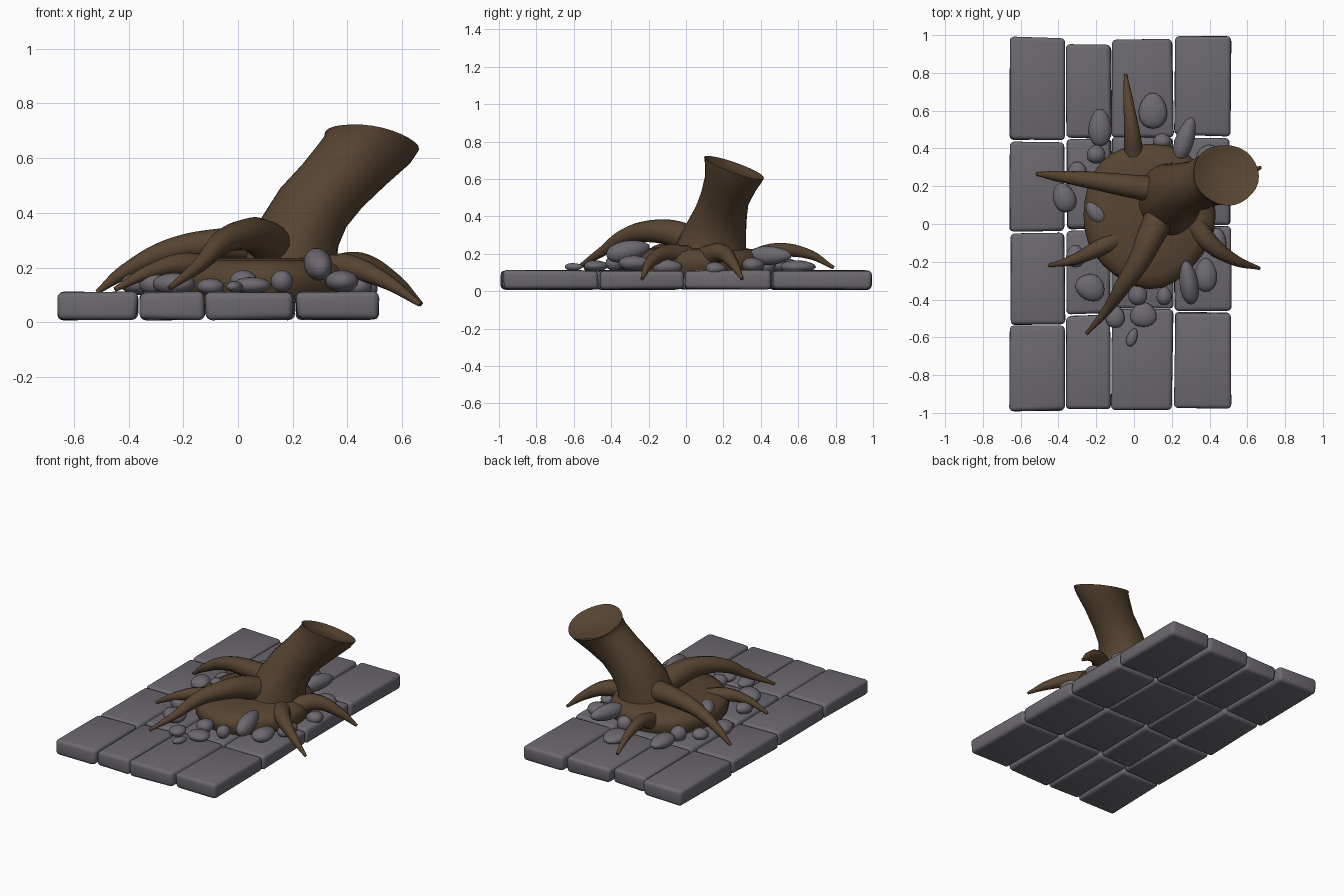
import bpy, bmesh, math, random
from mathutils import Vector, Euler

random.seed(4)
if "Cube" in bpy.data.objects:
    bpy.data.objects.remove(bpy.data.objects["Cube"])


def material(name, rgb):
    m = bpy.data.materials.new(name)
    m.use_nodes = True
    m.diffuse_color = (*rgb, 1)
    m.node_tree.nodes["Principled BSDF"].inputs["Base Color"].default_value = (*rgb, 1)
    return m


STONE = material("grey stone", (0.15, 0.14, 0.16))
BARK = material("brown bark", (0.095, 0.058, 0.03))


def finish(name, bm, mat, angle=50):
    bmesh.ops.recalc_face_normals(bm, faces=bm.faces)
    me = bpy.data.meshes.new(name)
    bm.to_mesh(me)
    bm.free()
    ob = bpy.data.objects.new(name, me)
    bpy.context.collection.objects.link(ob)
    me.materials.append(mat)
    bpy.ops.object.select_all(action='DESELECT')
    bpy.context.view_layer.objects.active = ob
    ob.select_set(True)
    bpy.ops.object.shade_smooth_by_angle(angle=math.radians(angle))
    return ob


def loft(name, rings, mat, sides=24, wobble=0.0):
    """Skin rings of (centre, normal, radius x, radius y), capped at both ends."""
    bm = bmesh.new()
    loops = []
    for centre, normal, rx, ry in rings:
        turn = Vector((0, 0, 1)).rotation_difference(Vector(normal).normalized())
        loop = []
        for i in range(sides):
            a = math.tau * i / sides
            k = 1 + wobble * (math.sin(3 * a) + math.cos(5 * a + 1))
            p = turn @ Vector((rx * k * math.cos(a), ry * k * math.sin(a), 0))
            loop.append(bm.verts.new(p + Vector(centre)))
        loops.append(loop)
    for a, b in zip(loops, loops[1:]):
        for i in range(sides):
            j = (i + 1) % sides
            bm.faces.new((a[i], a[j], b[j], b[i]))
    bm.faces.new(loops[0][::-1])
    bm.faces.new(loops[-1])
    return finish(name, bm, mat)


# Paving slabs: four columns, each with its own joints
def slab(name, x0, x1, y0, y1):
    bm = bmesh.new()
    bmesh.ops.create_cube(bm, size=1)
    for v in bm.verts:
        jx, jy, jz = (random.uniform(-0.007, 0.007) for _ in range(3))
        v.co = ((x0 + x1) / 2 + v.co.x * (x1 - x0 - 0.008) + jx,
                (y0 + y1) / 2 + v.co.y * (y1 - y0 - 0.008) + jy,
                0.06 + v.co.z * 0.1 + jz * 0.5)
    bmesh.ops.bevel(bm, geom=bm.edges[:], offset=0.022, segments=3,
                    profile=0.5, affect='EDGES')
    finish(name, bm, STONE)


columns = [
    (-0.66, -0.365, (-0.99, -0.535, -0.045, 0.44, 0.99)),
    (-0.36, -0.12, (-0.98, -0.48, -0.03, 0.45, 0.95)),
    (-0.12, 0.21, (-0.99, -0.45, -0.01, 0.46, 0.98)),
    (0.21, 0.515, (-0.98, -0.465, -0.01, 0.465, 0.995)),
]
for c, (x0, x1, joints) in enumerate(columns):
    for r, (y0, y1) in enumerate(zip(joints, joints[1:])):
        slab(f"paving_slab_{c}_{r}", x0, x1, y0, y1)

# Raised earth base around the trunk
up = (0, 0, 1)
loft("root_mound", [((0.08, 0.05, z), up, 0.35 * s, 0.385 * s) for z, s in
                    ((0.07, 0.9), (0.12, 0.98), (0.17, 1), (0.205, 0.95),
                     (0.225, 0.82), (0.235, 0.5))], BARK, 32, 0.015)

# Leaning broken trunk with a dished end
end = (0.17, 0.36, 1)
loft("trunk", [
    ((0.19, 0.13, 0.16), up, 0.18, 0.20),
    ((0.195, 0.135, 0.24), (0.1, 0, 1), 0.165, 0.19),
    ((0.225, 0.16, 0.33), (0.35, 0.1, 1), 0.15, 0.165),
    ((0.275, 0.19, 0.42), (0.6, 0.2, 1), 0.14, 0.14),
    ((0.345, 0.21, 0.5), (0.75, 0.25, 1), 0.135, 0.13),
    ((0.42, 0.24, 0.58), (0.6, 0.3, 1), 0.145, 0.14),
    ((0.475, 0.255, 0.635), (0.3, 0.35, 1), 0.165, 0.16),
    ((0.488, 0.26, 0.66), end, 0.175, 0.17),
    ((0.486, 0.256, 0.655), end, 0.155, 0.15),
    ((0.48, 0.25, 0.635), end, 0.12, 0.12),
], BARK, 28, 0.01)


# Tapering roots
def root(name, thick, points):
    cu = bpy.data.curves.new(name, 'CURVE')
    cu.dimensions = '3D'
    cu.bevel_depth, cu.bevel_resolution = 1.0, 4
    cu.resolution_u, cu.use_fill_caps = 8, True
    sp = cu.splines.new('BEZIER')
    sp.bezier_points.add(len(points) - 1)
    for i, (bp, p) in enumerate(zip(sp.bezier_points, points)):
        bp.co = p
        bp.handle_left_type = bp.handle_right_type = 'AUTO'
        t = i / (len(points) - 1)
        bp.radius = thick * (1 - t ** 1.2) + 0.009
    ob = bpy.data.objects.new(name, cu)
    bpy.context.collection.objects.link(ob)
    cu.materials.append(BARK)
    bpy.ops.object.select_all(action='DESELECT')
    bpy.context.view_layer.objects.active = ob
    ob.select_set(True)
    bpy.ops.object.convert(target='MESH')
    bpy.ops.object.shade_smooth_by_angle(angle=math.radians(50))


root("back_root", 0.045, [(0, 0.36, 0.17), (-0.01, 0.48, 0.215),
                          (-0.03, 0.65, 0.2), (-0.045, 0.79, 0.125)])
root("right_root", 0.062, [(0.12, 0.18, 0.28), (-0.05, 0.205, 0.285),
                           (-0.25, 0.235, 0.26), (-0.42, 0.255, 0.18), (-0.515, 0.265, 0.11)])
root("front_right_root", 0.048, [(-0.09, -0.08, 0.18), (-0.19, -0.13, 0.21),
                                 (-0.32, -0.19, 0.185), (-0.45, -0.22, 0.12)])
root("front_root", 0.075, [(0.15, 0.06, 0.25), (0.09, -0.06, 0.305), (0.03, -0.19, 0.32),
                           (-0.06, -0.33, 0.29), (-0.14, -0.45, 0.21), (-0.25, -0.58, 0.125)])
root("front_left_root", 0.055, [(0.32, 0, 0.18), (0.4, -0.1, 0.2),
                                (0.53, -0.19, 0.155), (0.665, -0.235, 0.065)])
root("back_left_root", 0.055, [(0.34, 0.11, 0.18), (0.45, 0.19, 0.205),
                               (0.57, 0.25, 0.15), (0.67, 0.3, 0.065)])


# Loose rubble stones
def rock(name, x, y, z, rx, ry, rz, turn=0, tilt=0):
    bm = bmesh.new()
    bmesh.ops.create_icosphere(bm, subdivisions=3, radius=1)
    rot = Euler((math.radians(tilt), 0, math.radians(turn)))
    for v in bm.verts:
        taper = 1 - 0.15 * v.co.y
        p = Vector((v.co.x * rx * taper, v.co.y * ry, v.co.z * rz * taper))
        p.rotate(rot)
        v.co = p + Vector((x, y, z))
    finish(name, bm, STONE)


rocks = [
    (-0.18, 0.51, 0.14, 0.06, 0.1, 0.04), (0.1, 0.6, 0.13, 0.075, 0.095, 0.035),
    (0.27, 0.45, 0.19, 0.05, 0.12, 0.05, -18), (-0.37, 0.14, 0.14, 0.06, 0.08, 0.04, 20),
    (-0.2, 0.06, 0.2, 0.045, 0.07, 0.04, 40), (-0.23, -0.335, 0.14, 0.08, 0.07, 0.04, -30),
    (-0.31, -0.17, 0.14, 0.05, 0.06, 0.04), (-0.1, -0.49, 0.13, 0.05, 0.06, 0.03),
    (0.05, -0.48, 0.135, 0.07, 0.065, 0.03), (-0.01, -0.6, 0.13, 0.027, 0.05, 0.02, -20),
    (0.29, -0.31, 0.215, 0.05, 0.12, 0.055, 8, 12), (0.38, -0.27, 0.15, 0.06, 0.09, 0.04),
    (0.16, -0.38, 0.15, 0.04, 0.05, 0.04), (0.02, -0.37, 0.15, 0.05, 0.06, 0.04),
    (-0.2, 0.37, 0.14, 0.05, 0.05, 0.05), (0.15, 0.44, 0.14, 0.05, 0.04, 0.05),
    (0.4, 0.36, 0.14, 0.07, 0.06, 0.04), (0.46, 0.16, 0.12, 0.05, 0.055, 0.035),
    (0.44, -0.1, 0.13, 0.05, 0.08, 0.04), (-0.3, 0.28, 0.13, 0.05, 0.05, 0.035),
]
for i, r in enumerate(rocks):
    rock(f"rubble_stone_{i}", *r)
